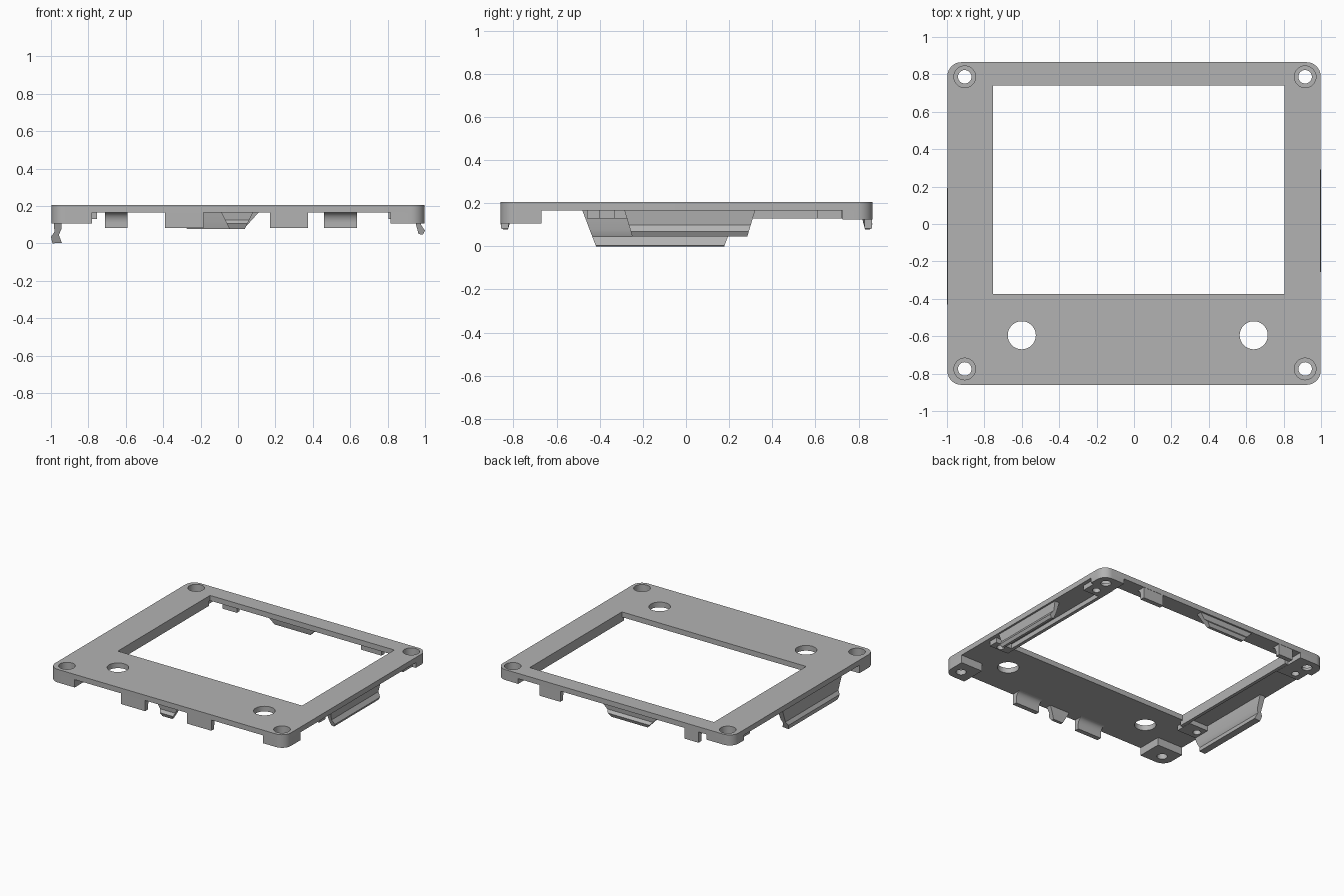
import bpy, bmesh, math

cube = bpy.data.objects.get("Cube")
if cube:
    bpy.data.objects.remove(cube, do_unlink=True)

grey = bpy.data.materials.new("mid grey plastic")
grey.use_nodes = True
colour = (0.45, 0.45, 0.45, 1)
grey.diffuse_color = colour
grey.node_tree.nodes["Principled BSDF"].inputs["Base Color"].default_value = colour

TOP, UNDER, BURIED = 0.205, 0.165, 0.175
X, Y0, Y1 = 0.998, -0.86, 0.865


def loft(name, rings):
    """Solid between two matching point rings."""
    bm = bmesh.new()
    a, b = [[bm.verts.new(p) for p in ring] for ring in rings]
    bm.faces.new(a)
    bm.faces.new(b)
    for i in range(len(a)):
        j = (i + 1) % len(a)
        bm.faces.new((a[i], a[j], b[j], b[i]))
    bmesh.ops.recalc_face_normals(bm, faces=bm.faces)
    mesh = bpy.data.meshes.new(name)
    bm.to_mesh(mesh)
    bm.free()
    mesh.materials.append(grey)
    ob = bpy.data.objects.new(name, mesh)
    bpy.context.collection.objects.link(ob)
    return ob


def prism(name, outline, z0, z1):
    return loft(name, [[(x, y, z) for x, y in outline] for z in (z0, z1)])


def box(name, x0, x1, y0, y1, z0, z1):
    return prism(name, [(x0, y0), (x1, y0), (x1, y1), (x0, y1)], z0, z1)


def disc(name, x, y, r, z0, z1, n=32):
    ring = [(x + r * math.cos(math.tau * i / n), y + r * math.sin(math.tau * i / n))
            for i in range(n)]
    return prism(name, ring, z0, z1)


def sweep(name, profile, along_x, lo, hi, taper=0):
    """Run a (depth, z) profile along x or y, narrowing downwards."""
    rings = []
    for end, s in ((lo, taper), (hi, -taper)):
        pts = [(end + s * (UNDER - z), d, z) for d, z in profile]
        rings.append(pts if along_x else [(d, t, z) for t, d, z in pts])
    return loft(name, rings)


def rounded(sx, sy, r=0.075, n=8):
    """Arc for one outer corner of the plate."""
    cx, cy = sx * (X - r), (Y1 - r if sy > 0 else Y0 + r)
    return [(cx + sx * r * math.cos(t), cy + sy * r * math.sin(t))
            for t in (math.pi / 2 * i / n for i in range(n + 1))]


def cut(target, cutters):
    bpy.context.view_layer.objects.active = target
    for c in cutters:
        mod = target.modifiers.new("cut", "BOOLEAN")
        mod.operation, mod.solver, mod.object = "DIFFERENCE", "EXACT", c
        bpy.ops.object.modifier_apply(modifier=mod.name)


parts, cutters = [], []

# Faceplate outline with four rounded corners
outline = (rounded(1, 1) + rounded(-1, 1)[::-1] + rounded(-1, -1) + rounded(1, -1)[::-1])
plate = prism("faceplate", outline, UNDER, TOP)
opening = box("opening_cutter", -0.755, 0.805, -0.375, 0.74, -0.1, 0.4)
knobs = [disc("knob_hole_cutter", x, -0.595, 0.075, -0.1, 0.4, 48) for x in (-0.6, 0.64)]
cutters += [opening] + knobs
cut(plate, cutters)
parts.append(plate)

# Corner feet, each with a counterbored screw hole
for sx, side in ((1, "left"), (-1, "right")):
    for sy, end in ((1, "back"), (-1, "front")):
        cx = 0.915 if sx > 0 else -0.905
        cy = 0.787 if sy > 0 else -0.775
        inner_x = 0.815 if sx > 0 else -0.78
        inner_y, bottom = (0.725, 0.125) if sy > 0 else (-0.67, 0.105)
        arc = rounded(sx, sy)
        ring = arc + [(inner_x, arc[-1][1]), (inner_x, inner_y), (arc[0][0], inner_y)]
        foot = prism(f"{end}_{side}_foot", ring, bottom, UNDER)
        bores = [disc("screw_cutter", cx, cy, 0.036, -0.1, 0.4),
                 disc("counterbore_cutter", cx, cy, 0.058, 0.145, 0.4)]
        cut(foot, bores)
        cut(plate, bores)
        cutters += bores
        parts.append(foot)

# Board bosses with blind screw holes, and ribs beside the opening
for sx, side, edge in ((1, "left", 0.805), (-1, "right", -0.755)):
    for y0, y1, end in ((-0.46, -0.33, "front"), (0.61, 0.724, "back")):
        if sx > 0 and end == "front":
            y0 = -0.4
        x0, x1 = sorted((edge + sx * 0.025, sx * 0.97))
        boss = box(f"{end}_{side}_boss", x0, x1, y0, y1, 0.128, BURIED)
        hole = disc("boss_cutter", sx * 0.9, (y0 + y1) / 2, 0.028, -0.1, 0.17, 20)
        cut(boss, [hole])
        cutters.append(hole)
        parts.append(boss)
    x0, x1 = sorted((edge, edge + sx * 0.025))
    parts.append(box(f"{side}_rib", x0, x1, -0.4, 0.73, 0.13, BURIED))


# Locating tabs with a filleted inner face
def tab_profile(outer, inward):
    fillet = [(outer + inward * (0.075 - 0.04 * math.sin(t)), UNDER - 0.055 * (1 - math.cos(t)))
              for t in (math.pi / 2 * i / 6 for i in range(7))]
    return ([(outer, 0.082), (outer, BURIED), (outer + inward * 0.075, BURIED)]
            + fillet + [(outer + inward * 0.035, 0.082)])


front, back = tab_profile(Y0 + 0.002, 1), tab_profile(Y1 - 0.002, -1)
for name, prof, lo, hi in (("front_right_tab", front, -0.39, -0.185),
                           ("front_left_tab", front, 0.17, 0.375),
                           ("back_right_tab", back, -0.71, -0.59),
                           ("back_left_tab", back, 0.46, 0.635)):
    parts.append(sweep(name, prof, True, lo, hi))

# Snap clips: hooked profiles that narrow towards the bottom
hook = [(0.055, BURIED), (0.012, BURIED), (0.018, 0.125), (0, 0.105),
        (0.012, 0.078), (0.035, 0.078), (0.045, 0.115)]
parts.append(sweep("front_clip", [(Y0 + d, z) for d, z in hook], True, -0.09, 0.08, 0.5))
parts.append(sweep("back_clip", [(Y1 - d, z) for d, z in hook], True, -0.35, 0.11, 0.9))
left_hook = [(0.945, BURIED), (0.985, BURIED), (0.978, 0.1), (1.0, 0.068),
             (0.988, 0.046), (0.965, 0.05), (0.952, 0.1)]
parts.append(sweep("left_clip", left_hook, False, -0.285, 0.32, 0.3))
right_hook = [(-0.94, BURIED), (-0.985, BURIED), (-0.982, 0.06), (-1.0, 0.035),
              (-0.992, 0.0), (-0.942, 0.003), (-0.958, 0.045), (-0.945, 0.075)]
parts.append(sweep("right_clip", right_hook, False, -0.48, 0.24, 0.38))

for c in cutters:
    bpy.data.objects.remove(c, do_unlink=True)

bpy.ops.object.select_all(action="DESELECT")
for p in parts:
    p.select_set(True)
bpy.context.view_layer.objects.active = plate
bpy.ops.object.shade_smooth_by_angle(angle=math.radians(30))
